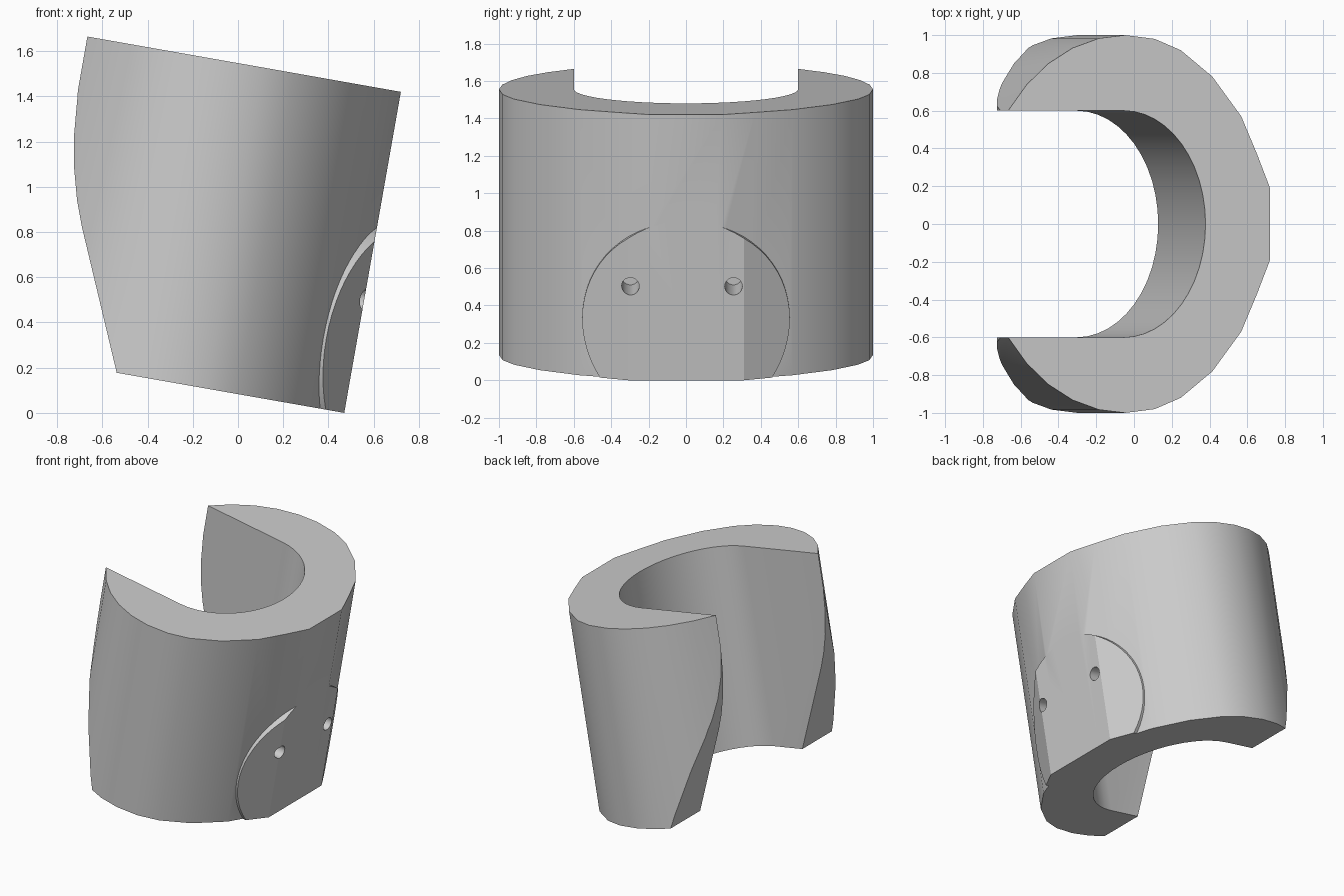
import bpy, bmesh, math
from mathutils import Matrix

if "Cube" in bpy.data.objects:
    bpy.data.objects.remove(bpy.data.objects["Cube"], do_unlink=True)

grey = bpy.data.materials.new("plain_grey")
grey.use_nodes = True
grey.diffuse_color = (0.6, 0.6, 0.6, 1)
grey.node_tree.nodes["Principled BSDF"].inputs["Base Color"].default_value = (0.6, 0.6, 0.6, 1)

HEIGHT = 1.442


def prism(name, points, start, vector):
    """Extrude a closed 2D outline; start maps (p, q) to 3D."""
    bm = bmesh.new()
    face = bm.faces.new([bm.verts.new(start(p, q)) for p, q in points])
    out = bmesh.ops.extrude_face_region(bm, geom=[face])
    verts = [v for v in out["geom"] if isinstance(v, bmesh.types.BMVert)]
    bmesh.ops.translate(bm, verts=verts, vec=vector)
    bmesh.ops.recalc_face_normals(bm, faces=bm.faces)
    return finish(name, bm)


def rod(name, y, z, radius, x0, x1, sides):
    """Cylinder lying along the local x axis."""
    bm = bmesh.new()
    place = Matrix.Translation(((x0 + x1) / 2, y, z)) @ Matrix.Rotation(math.pi / 2, 4, "Y")
    bmesh.ops.create_cone(bm, cap_ends=True, segments=sides, radius1=radius,
                          radius2=radius, depth=x1 - x0, matrix=place)
    return finish(name, bm)


def finish(name, bm):
    mesh = bpy.data.meshes.new(name)
    bm.to_mesh(mesh)
    bm.free()
    mesh.materials.append(grey)
    obj = bpy.data.objects.new(name, mesh)
    bpy.context.collection.objects.link(obj)
    return obj


def combine(obj, tool, operation):
    mod = obj.modifiers.new(operation.lower(), "BOOLEAN")
    mod.operation, mod.solver, mod.object = operation, "EXACT", tool
    bpy.context.view_layer.objects.active = obj
    bpy.ops.object.modifier_apply(modifier=mod.name)
    bpy.data.objects.remove(tool, do_unlink=True)


def mirrored(half):
    return half + [(x, -y) for x, y in reversed(half)]


# C-shaped body: outer curve, open arm ends, rounded slot
outer = [(0, .19), (-.07, .37), (-.155, .57), (-.31, .78), (-.48, .92), (-.62, .98), (-.78, 1)]
for i in range(1, 6):
    t = math.radians(90 + i * 10.63)
    outer.append((-.775 + .79 * math.cos(t), math.sin(t)))
outer[-1] = (-1.408, .6)
inner = [(-.787 + .44 * math.cos(t), .6 * math.sin(t))
         for t in (math.pi / 2 * (1 - i / 12) for i in range(12))]
slot_tip = [(-.347, 0)]
half = outer + inner
section = half + slot_tip + [(x, -y) for x, y in reversed(half)]
body = prism("curved_body", section, lambda x, y: (x, y, 0), (0, 0, HEIGHT))

# Curved relief on the lower arm ends
relief = [(-1.42, 1.3), (-1.405, 1.174), (-1.391, 1.01), (-1.364, .856), (-1.327, .72),
          (-1.285, .607), (-1.022, 0), (-.98, -.1), (-1.8, -.1), (-1.8, 1.3)]
combine(body, prism("arm_relief", relief, lambda x, z: (x, -1.2, z), (0, 2.4, 0)), "DIFFERENCE")

# Round faceted pad on the right side, trimmed by the base
pad_section = mirrored([(0, .31), (-.16, .6), (-.28, .6)])
pad_section = [(-.28, .6), (-.16, .6), (0, .31), (0, -.31), (-.16, -.6), (-.28, -.6)]
pad = prism("round_pad", pad_section, lambda x, y: (x, y, 0), (0, 0, 1))
combine(pad, rod("pad_trim", 0, .31, .555, -.5, .2, 64), "INTERSECT")
combine(body, pad, "UNION")

# Two blind holes in the pad
for y in (-.297, .254):
    combine(body, rod("hole_cutter", y, .51, .047, -.31, .1, 24), "DIFFERENCE")

# Lean the whole part and smooth the curved walls
body.data.transform(Matrix.Translation((.47, 0, 0)) @ Matrix.Rotation(math.radians(10), 4, "Y"))
bpy.ops.object.select_all(action="DESELECT")
body.select_set(True)
bpy.context.view_layer.objects.active = body
bpy.ops.object.shade_smooth_by_angle(angle=math.radians(25))
